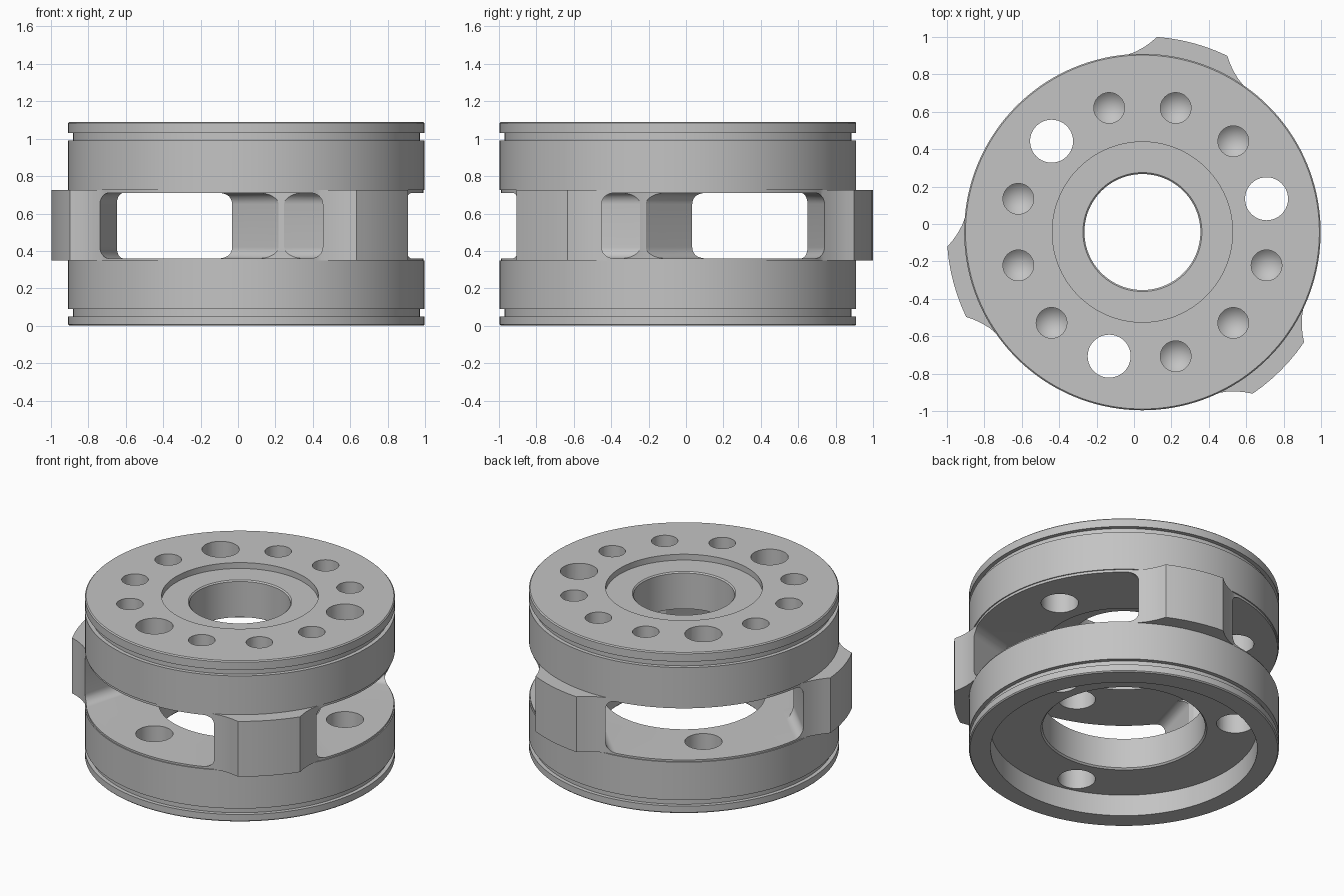
import bpy
import bmesh
from math import sin, cos, pi, radians
from mathutils import Matrix, Vector

if "Cube" in bpy.data.objects:
    bpy.data.objects.remove(bpy.data.objects["Cube"], do_unlink=True)

CENTRE = Vector((0.045, -0.043, 0))
LUGS = (75, 195, 315)
WINDOWS = (15, 135, 255)
HOLE_CIRCLE = 0.687
FLOOR, CEILING = 0.36, 0.71

grey = bpy.data.materials.new("machined_grey")
grey.use_nodes = True
grey.diffuse_color = (0.55, 0.55, 0.55, 1)
grey.node_tree.nodes["Principled BSDF"].inputs["Base Color"].default_value = (0.55, 0.55, 0.55, 1)


def finish(bm, name):
    bm.normal_update()
    bmesh.ops.recalc_face_normals(bm, faces=bm.faces)
    if bm.calc_volume(signed=True) < 0:
        bmesh.ops.reverse_faces(bm, faces=bm.faces)
    mesh = bpy.data.meshes.new(name)
    bm.to_mesh(mesh)
    bm.free()
    mesh.materials.append(grey)
    obj = bpy.data.objects.new(name, mesh)
    bpy.context.collection.objects.link(obj)
    return obj


def lathe(name, profile, steps, at=(0, 0)):
    """Revolve a closed (radius, height) profile about a vertical axis."""
    bm = bmesh.new()
    rings = []
    for r, z in profile:
        if r == 0:
            rings.append([bm.verts.new((at[0], at[1], z))] * steps)
        else:
            rings.append([bm.verts.new((at[0] + r * cos(2 * pi * i / steps),
                                        at[1] + r * sin(2 * pi * i / steps), z))
                          for i in range(steps)])
    for k, a in enumerate(rings):
        b = rings[(k + 1) % len(rings)]
        if a[0] is a[1] and b[0] is b[1]:
            continue
        for i in range(steps):
            j = (i + 1) % steps
            bm.faces.new(dict.fromkeys((a[i], a[j], b[j], b[i])))
    return finish(bm, name)


def prism(name, outline, low, high, matrix):
    """Extrude a closed 2D outline along its local z, placed by a matrix."""
    bm = bmesh.new()
    bottom, top = ([bm.verts.new(matrix @ Vector((x, y, z))) for x, y in outline]
                   for z in (low, high))
    bm.faces.new(reversed(bottom))
    bm.faces.new(top)
    for i in range(len(outline)):
        bm.faces.new((bottom[i - 1], bottom[i], top[i], top[i - 1]))
    return finish(bm, name)


def combine(target, tool, operation):
    """Apply a boolean, then discard the tool object."""
    tool.hide_render = True
    mod = target.modifiers.new("combine", "BOOLEAN")
    mod.operation, mod.object, mod.solver = operation, tool, "EXACT"
    bpy.context.view_layer.objects.active = target
    bpy.ops.object.modifier_apply(modifier=mod.name)
    bpy.data.objects.remove(tool, do_unlink=True)


def polar(r, degrees):
    return r * cos(radians(degrees)), r * sin(radians(degrees))


# Turned body: counterbored top, two ring grooves, recessed underside
R, GROOVE, WAIST = 0.953, 0.927, 0.946
body = lathe("slotted_hub", [
    (0.31, 1.042), (0.318, 1.05), (0.482, 1.05), (0.482, 1.09),
    (R - 0.007, 1.09), (R, 1.083), (R, 1.03), (GROOVE, 1.03), (GROOVE, 0.99), (R, 0.99),
    (R, 0.727), (WAIST, 0.727), (WAIST, 0.348), (R, 0.348),
    (R, 0.09), (GROOVE, 0.09), (GROOVE, 0.05), (R, 0.05), (R, 0.007), (R - 0.007, 0),
    (0.82, 0), (0.82, 0.145), (0.51, 0.145), (0.5, 0.155), (0.5, 0.8), (0.31, 0.8)], 144)

# Three outer lugs with curved flanks
half = [(1.046, a) for a in (0, 3.6, 7.2, 10.7)]
half += [(1.015, 12.5), (0.99, 14.4), (0.966, 17), (0.95, 20), (0.94, 22), (0.8, 20)]
outline = [polar(r, -a) for r, a in reversed(half[1:])] + [polar(r, a) for r, a in half]
for angle in LUGS:
    lug = prism("lug", outline, 0.35, 0.725, Matrix.Rotation(radians(angle), 4, "Z"))
    combine(body, lug, "UNION")

# Straight side windows with rounded corners
half_width, fillet = 0.617, 0.06
slot = []
for sx, sz, start in ((1, 1, 0), (-1, 1, 90), (-1, -1, 180), (1, -1, 270)):
    cx = sx * (half_width - fillet)
    cz = (CEILING - fillet) if sz > 0 else (FLOOR + fillet)
    for step in range(9):
        dx, dz = polar(fillet, start + step * 90 / 8)
        slot.append((cx + dx, cz + dz))
for angle in WINDOWS:
    c, s = polar(1, angle)
    frame = Matrix(((-s, 0, c, 0), (c, 0, s, 0), (0, 1, 0, 0), (0, 0, 0, 1)))
    combine(body, prism("window_cutter", slot, -0.1, 1.3, frame), "DIFFERENCE")

# Blunt the inner tips of the pillars
tip = 0.722
combine(body, lathe("tip_cutter", [(0, FLOOR + 0.0003), (tip, FLOOR + 0.0003),
                                   (tip, CEILING - 0.0003), (0, CEILING - 0.0003)], 96),
        "DIFFERENCE")

# Twelve holes: three through both plates, nine blind with conical ends
for angle in range(15, 375, 30):
    spot = polar(HOLE_CIRCLE, angle)
    if angle in WINDOWS:
        profile = [(0, -0.2), (0.115, -0.2), (0.115, 1.3), (0, 1.3)]
    else:
        profile = [(0, 0.79), (0.082, 0.865), (0.082, 1.3), (0, 1.3)]
    combine(body, lathe("hole_cutter", profile, 40, spot), "DIFFERENCE")

# Centre the part and shade its curved walls smooth
body.data.transform(Matrix.Translation(CENTRE))
bpy.ops.object.select_all(action="DESELECT")
body.select_set(True)
bpy.context.view_layer.objects.active = body
bpy.ops.object.shade_smooth_by_angle(angle=radians(25))
